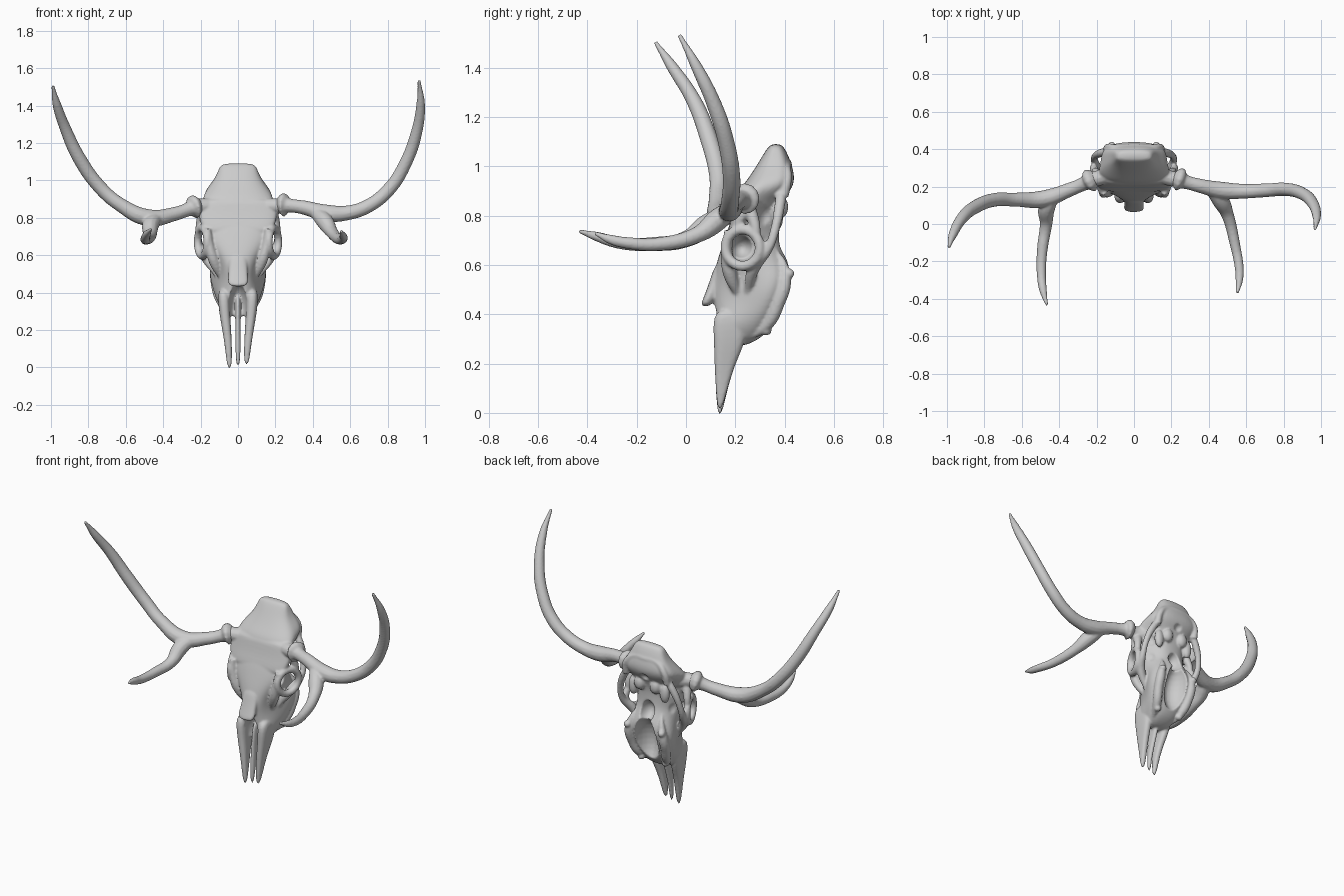
import bpy, bmesh, math
from mathutils import Matrix, Vector


def new_obj(name, mesh):
    ob = bpy.data.objects.new(name, mesh)
    bpy.context.collection.objects.link(ob)
    return ob


def bake(ob):
    """Apply all modifiers / curve bevels into a plain mesh."""
    bpy.ops.object.select_all(action='DESELECT')
    ob.select_set(True)
    bpy.context.view_layer.objects.active = ob
    bpy.ops.object.convert(target='MESH')
    return bpy.context.object


def tube(pts):
    """Round tube through (x, y, z, radius) points."""
    cu = bpy.data.curves.new("tube", 'CURVE')
    cu.dimensions = '3D'
    cu.bevel_depth, cu.bevel_resolution = 1.0, 4
    cu.resolution_u, cu.use_fill_caps = 8, True
    sp = cu.splines.new('BEZIER')
    sp.radius_interpolation = 'CARDINAL'
    sp.bezier_points.add(len(pts) - 1)
    for bp, (x, y, z, r) in zip(sp.bezier_points, pts):
        bp.co, bp.radius = (x, y, z), r
        bp.handle_left_type = bp.handle_right_type = 'AUTO'
    return bake(new_obj("tube", cu))


def loft(rows, cx=None):
    """Rows of (z, y front, y back, half width front, half width back)."""
    bm, rings = bmesh.new(), []
    for i, (z, yf, yb, wf, wb) in enumerate(rows):
        d, c = yb - yf, cx[i] if cx else 0
        half = [(.6 * wf, yf + .03 * d), (wf, yf + .2 * d), ((wf + wb) / 2, yf + .5 * d),
                (wb, yf + .8 * d), (.6 * wb, yb - .03 * d)]
        ring = [(0, yf)] + half + [(0, yb)] + [(-x, y) for x, y in reversed(half)]
        rings.append([bm.verts.new((x + c, y, z)) for x, y in ring])
    n = len(rings[0])
    for a, b in zip(rings, rings[1:]):
        for k in range(n):
            bm.faces.new((a[k], a[(k + 1) % n], b[(k + 1) % n], b[k]))
    bm.faces.new(rings[0])
    bm.faces.new(rings[-1])
    bmesh.ops.recalc_face_normals(bm, faces=bm.faces)
    me = bpy.data.meshes.new("loft")
    bm.to_mesh(me)
    bm.free()
    ob = new_obj("loft", me)
    ob.modifiers.new("sub", 'SUBSURF').levels = 2
    return bake(ob)


def ball(loc, scale):
    bm = bmesh.new()
    bmesh.ops.create_uvsphere(bm, u_segments=24, v_segments=16, radius=1,
                              matrix=Matrix.LocRotScale(Vector(loc), None, Vector(scale)))
    me = bpy.data.meshes.new("ball")
    bm.to_mesh(me)
    bm.free()
    return new_obj("ball", me)


def fuse(name, parts, voxel, smooth):
    """Join parts, then melt them into one smooth skin."""
    bpy.ops.object.select_all(action='DESELECT')
    for p in parts:
        p.select_set(True)
    bpy.context.view_layer.objects.active = parts[0]
    bpy.ops.object.join()
    ob = bpy.context.object
    ob.name = name
    rm = ob.modifiers.new("remesh", 'REMESH')
    rm.mode, rm.voxel_size, rm.use_smooth_shade = 'VOXEL', voxel, True
    sm = ob.modifiers.new("smooth", 'SMOOTH')
    sm.factor, sm.iterations = .5, smooth
    ob = bake(ob)
    ob.data.polygons.foreach_set("use_smooth", [True] * len(ob.data.polygons))
    return ob


# Main skull mass, snout to crown
body = loft([
    (.27, .17, .24, .07, .05), (.31, .13, .32, .095, .085), (.37, .12, .355, .11, .125),
    (.44, .11, .395, .09, .155), (.50, .10, .42, .085, .17), (.56, .11, .435, .105, .16),
    (.62, .125, .42, .14, .13), (.68, .145, .385, .18, .11), (.74, .165, .38, .19, .11),
    (.80, .19, .38, .20, .11), (.86, .205, .395, .205, .13), (.905, .215, .43, .20, .17),
    (.95, .25, .445, .165, .18), (1.01, .29, .43, .115, .125), (1.07, .325, .405, .10, .10),
    (1.092, .345, .385, .085, .075)])

# Hollows: nose, palate, throat, neck opening, eyes and temples
cuts = [((0, .10, .31), (.055, .10, .14)), ((0, .45, .46), (.085, .14, .18)),
        ((0, .42, .67), (.05, .09, .07)), ((0, .45, .885), (.04, .05, .035))]
for s in (-1, 1):
    cuts += [((s * .21, .225, .67), (.115, .055, .055)), ((s * .23, .33, .79), (.12, .055, .075)),
             ((s * .20, .33, .69), (.09, .06, .07)), ((s * .13, .125, .575), (.025, .03, .045))]
for c in cuts:
    cutter = ball(*c)
    cutter.hide_render = True
    mod = body.modifiers.new("cut", 'BOOLEAN')
    mod.operation, mod.solver, mod.object = 'DIFFERENCE', 'EXACT', cutter
body = bake(body)
for ob in [o for o in bpy.data.objects if o.name.startswith("ball")]:
    bpy.data.objects.remove(ob)

# Nasal bones, middle prong, flat brow plate
parts = [body,
         loft([(.43, .055, .10, .055, .05), (.47, .072, .12, .055, .05),
               (.54, .098, .16, .05, .05), (.62, .122, .2, .05, .05)]),
         loft([(.0, .135, .15, .011, .011), (.12, .13, .17, .014, .014),
               (.25, .14, .22, .012, .014), (.40, .15, .26, .014, .02)]),
         loft([(.71, .165, .215, .155, .18), (.75, .17, .235, .185, .20),
               (.80, .188, .265, .205, .21), (.86, .203, .29, .21, .21),
               (.91, .215, .30, .205, .20)])]
# Ridge across the back of the head
parts.append(tube([(-.145, .395, .88, .022), (-.135, .41, .95, .02), (-.085, .405, 1.0, .02),
                   (0, .41, 1.01, .02), (.085, .405, 1.0, .02), (.135, .41, .95, .02),
                   (.145, .395, .88, .022)]))

for s in (-1, 1):
    # Snout prongs
    low = -.012 if s < 0 else .01
    parts.append(loft([(low, .128, .145, .012, .012), (.10, .12, .17, .018, .018),
                       (.20, .115, .20, .024, .022), (.30, .112, .25, .030, .028),
                       (.43, .105, .25, .034, .034)],
                      [s * x for x in (.045, .050, .060, .073, .078)]))
    # Eye rim
    bpy.ops.mesh.primitive_torus_add(location=(s * .190, .23, .67), rotation=(0, math.pi / 2, -s * .35),
                                     major_radius=.074, minor_radius=.021)
    parts.append(bpy.context.object)
    # Cheek in front of the eye
    parts.append(tube([(s * .08, .22, .46, .012), (s * .125, .18, .56, .028),
                       (s * .15, .166, .64, .024), (s * .165, .175, .74, .02)]))
    # Cheek arch, bar behind the eye, antler stalk
    parts.append(tube([(s * .11, .25, .49, .015), (s * .18, .28, .60, .027), (s * .21, .335, .67, .02),
                       (s * .205, .365, .76, .019), (s * .175, .38, .84, .022), (s * .13, .39, .91, .02)]))
    parts.append(tube([(s * .21, .285, .70, .018), (s * .205, .28, .76, .022), (s * .18, .25, .84, .03)]))
    parts.append(tube([(s * .13, .27, .86, .05), (s * .19, .245, .862, .042), (s * .24, .235, .865, .042)]))
    # Neck joint knob and ear bone
    parts.append(ball((s * .055, .385, .835), (.035, .03, .045)))
    parts.append(ball((s * .11, .37, .80), (.03, .025, .06)))
    # Back tooth ridge with teeth
    parts.append(tube([(s * .06, .25, .30, .01), (s * .095, .33, .36, .025), (s * .118, .375, .45, .028),
                       (s * .12, .40, .53, .027), (s * .105, .395, .60, .018), (s * .085, .365, .66, .008)]))
    for i in range(6):
        t = i / 5
        parts.append(ball((s * (.085 + .035 * math.sqrt(t)), .325 + .092 * t, .335 + .23 * t),
                          (.022, .023, .021)))
fuse("skull", parts, .0065, 4)

# Antlers: burr, beam and one forward tine each, slightly different left and right
beams = {
    "left_antler": (
        [(-.205, .245, .862, .042), (-.235, .232, .857, .064), (-.258, .22, .848, .040),
         (-.34, .185, .82, .038), (-.48, .135, .80, .046), (-.63, .13, .87, .038),
         (-.74, .13, .965, .037), (-.85, .09, 1.12, .036), (-.92, .03, 1.27, .031),
         (-.97, -.06, 1.41, .023), (-.99, -.125, 1.505, .009)],
        [(-.42, .155, .81, .03), (-.465, .09, .765, .045), (-.47, 0, .705, .034),
         (-.49, -.135, .685, .029), (-.495, -.27, .69, .025), (-.485, -.36, .715, .02),
         (-.465, -.435, .738, .008)]),
    "right_antler": (
        [(.215, .245, .865, .042), (.245, .237, .868, .064), (.268, .228, .866, .040),
         (.35, .205, .855, .038), (.47, .18, .825, .046), (.58, .175, .825, .040),
         (.70, .18, .865, .037), (.81, .185, .955, .036), (.895, .165, 1.09, .034),
         (.953, .115, 1.25, .031), (.977, .04, 1.41, .023), (.968, -.028, 1.535, .009)],
        [(.40, .20, .845, .03), (.46, .13, .785, .045), (.50, .05, .725, .034),
         (.54, -.11, .685, .028), (.563, -.24, .69, .024), (.562, -.31, .705, .019),
         (.552, -.37, .73, .008)]),
}
for name, (beam, tine) in beams.items():
    fuse(name, [tube(beam), tube(tine)], .0065, 4)
